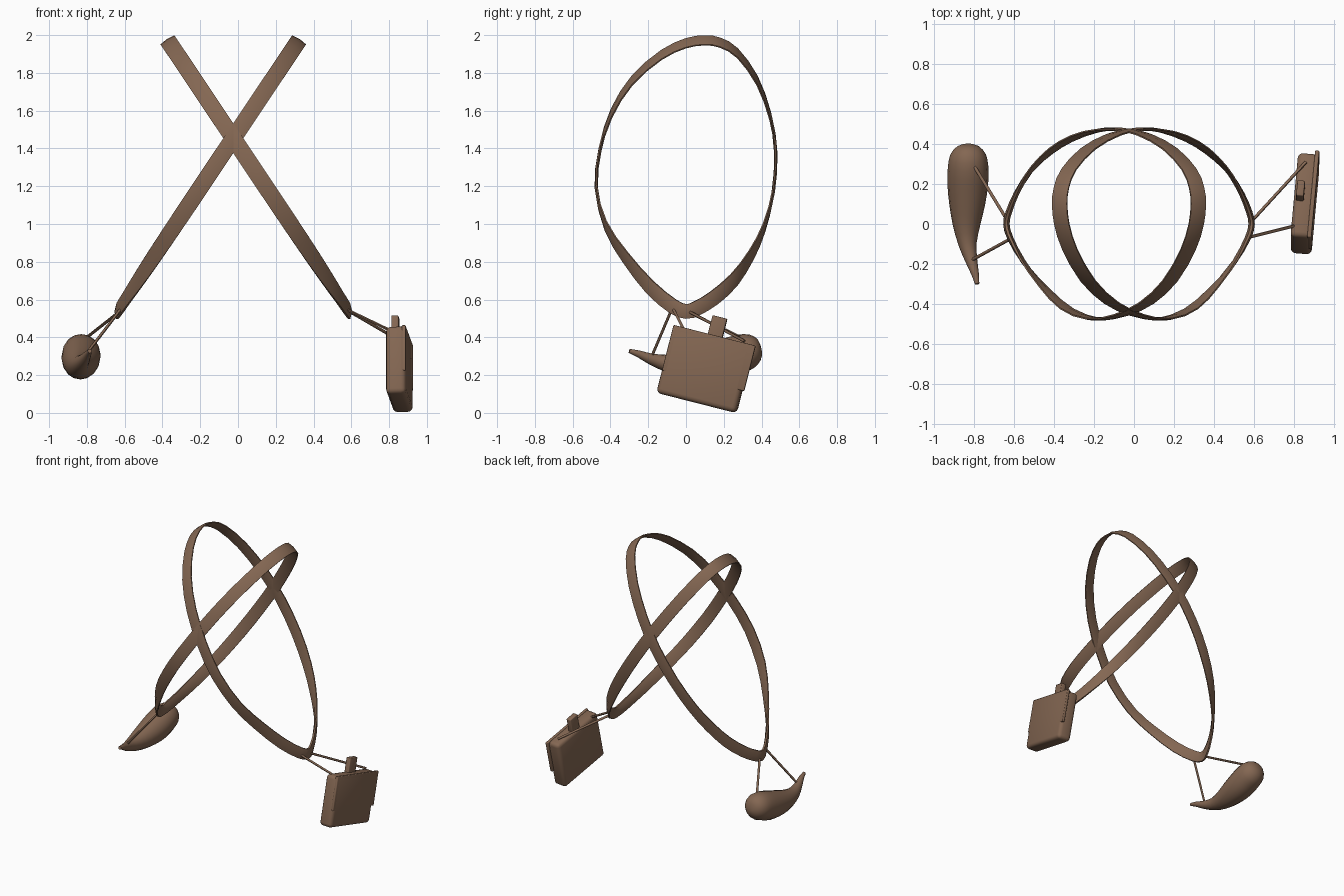
import bpy, bmesh, math
from mathutils import Vector, Matrix

if "Cube" in bpy.data.objects:
    bpy.data.objects.remove(bpy.data.objects["Cube"])

leather = bpy.data.materials.new("brown leather")
leather.diffuse_color = (0.23, 0.135, 0.085, 1)
leather.use_nodes = True
leather.node_tree.nodes["Principled BSDF"].inputs["Base Color"].default_value = leather.diffuse_color


def finish(name, bm, angle=40):
    bmesh.ops.recalc_face_normals(bm, faces=bm.faces)
    me = bpy.data.meshes.new(name)
    bm.to_mesh(me)
    bm.free()
    ob = bpy.data.objects.new(name, me)
    bpy.context.collection.objects.link(ob)
    me.materials.append(leather)
    bpy.ops.object.select_all(action='DESELECT')
    ob.select_set(True)
    bpy.context.view_layer.objects.active = ob
    bpy.ops.object.shade_smooth_by_angle(angle=math.radians(angle))
    return ob


def skin(bm, rings, closed=False):
    """Bridge rings of points into a tube."""
    rows = [[bm.verts.new(p) for p in r] for r in rings]
    n = len(rows[0])
    for i in range(len(rows) if closed else len(rows) - 1):
        a, b = rows[i], rows[(i + 1) % len(rows)]
        for j in range(n):
            k = (j + 1) % n
            bm.faces.new((a[j], a[k], b[k], b[j]))
    if not closed:
        bm.faces.new(rows[0])
        bm.faces.new(rows[-1])


def spline(p, t, closed):
    """Catmull-Rom sample of a point list."""
    n, i = len(p), int(t)
    f = t - i
    g = (lambda k: p[k % n]) if closed else (lambda k: p[max(0, min(n - 1, k))])
    a, b, c, d = g(i - 1), g(i), g(i + 1), g(i + 2)
    return [0.5 * (2*B + (C - A)*f + (2*A - 5*B + 4*C - D)*f*f + (3*B - A - 3*C + D)*f**3)
            for A, B, C, D in zip(a, b, c, d)]


# Shoulder straps: tilted closed bands that twist upright at the hip
LOOP = [(.10, 1.972), (.18, 1.96), (.272, 1.905), (.376, 1.76), (.446, 1.57), (.475, 1.38),
        (.462, 1.17), (.413, .98), (.345, .835), (.255, .705), (.15, .61), (.06, .555),
        (0, .537), (-.07, .565), (-.19, .665), (-.322, .825), (-.425, .99), (-.475, 1.19),
        (-.456, 1.39), (-.395, 1.585), (-.285, 1.76), (-.13, 1.895), (0, 1.957)]
MID = -0.025


def strap(name, side):
    path = []
    for i in range(len(LOOP) * 2):
        y, z = spline(LOOP, i / 2, True)
        path.append(Vector((MID + side * (1.454 - z) * 0.669, y, z)))
    rings = []
    for i, p in enumerate(path):
        tan = (path[(i + 1) % len(path)] - path[i - 1]).normalized()
        s = max(0, min(1, (1.1 - p.z) / 0.5))
        w = Vector((side * .836, 0, .548)).lerp(Vector((0, 0, 1)), s)
        w = (w - tan * w.dot(tan)).normalized()
        nrm = tan.cross(w)
        h = 0.044 - 0.005 * s
        d = 0.009 + 0.007 * max(0, min(1, (0.75 - p.z) / 0.2))
        rings.append([p + w*h*a + nrm*d*b for a, b in
                      ((-1, -.4), (0, -1), (1, -.4), (1, .4), (0, 1), (-1, .4))])
    bm = bmesh.new()
    skin(bm, rings, True)
    finish(name, bm, 60)


strap("pouch_strap", 1)
strap("horn_strap", -1)


def tube(name, pts, sides, steps):
    """Round tube through (x, y, z, radius) points."""
    m = (len(pts) - 1) * steps
    sm = [spline(pts, min(i / steps, len(pts) - 1.00001), False) for i in range(m + 1)]
    rings = []
    for i, q in enumerate(sm):
        tan = (Vector(sm[min(i + 1, m)][:3]) - Vector(sm[max(i - 1, 0)][:3])).normalized()
        a = tan.cross(Vector((0, 0, 1))).normalized()
        b = a.cross(tan)
        r = max(q[3], .002)
        rings.append([Vector(q[:3]) + (a * math.cos(t) + b * math.sin(t)) * r
                      for t in (2 * math.pi * j / sides for j in range(sides))])
    bm = bmesh.new()
    skin(bm, rings)
    finish(name, bm, 60)


# Curved horn flask with a rounded butt and thin tip
tube("horn_flask", [(-.83, .40, .335, .015), (-.83, .388, .333, .055), (-.83, .35, .328, .088),
                    (-.83, .29, .315, .101), (-.832, .20, .286, .102), (-.835, .10, .266, .09),
                    (-.838, 0, .256, .07), (-.833, -.10, .262, .046), (-.812, -.19, .287, .029),
                    (-.795, -.25, .312, .019), (-.785, -.30, .328, .011)], 16, 2)

# Hanging cords
for name, a, b in (("horn_cord_rear", (-.635, .02, .53), (-.80, .29, .40)),
                   ("horn_cord_front", (-.62, -.075, .55), (-.82, -.185, .29)),
                   ("pouch_cord_rear", (.585, .01, .54), (.86, .31, .38)),
                   ("pouch_cord_front", (.58, -.065, .545), (.82, -.005, .43))):
    tube(name, [(*a, .008), (*b, .008)], 6, 1)

# Pouch frame: length, height and outward axes
U = Vector((.09, .965, -.245)).normalized()
V = Vector((0, .245, .968))
V = (V - U * V.dot(U)).normalized()
W = U.cross(V)
FRAME = Matrix((U, V, W)).transposed()
CENTRE = Vector((.852, .104, .234))


def block(name, lo, hi, bevel):
    """Bevelled box given in pouch coordinates."""
    bm = bmesh.new()
    bmesh.ops.create_cube(bm, size=1)
    for v in bm.verts:
        v.co = Vector([(l + h) / 2 + c * (h - l) for l, h, c in zip(lo, hi, v.co)])
    bmesh.ops.bevel(bm, geom=bm.edges[:], offset=bevel, segments=3, profile=.5, affect='EDGES')
    for v in bm.verts:
        v.co = CENTRE + FRAME @ v.co
    finish(name, bm, 40)


block("pouch_body", (-.22, -.188, -.05), (.217, .18, .056), .026)
block("pouch_flap", (-.218, -.065, .034), (.232, .183, .0555), .006)
block("pouch_tab", (-.035, .10, -.038), (.045, .284, .0), .006)
